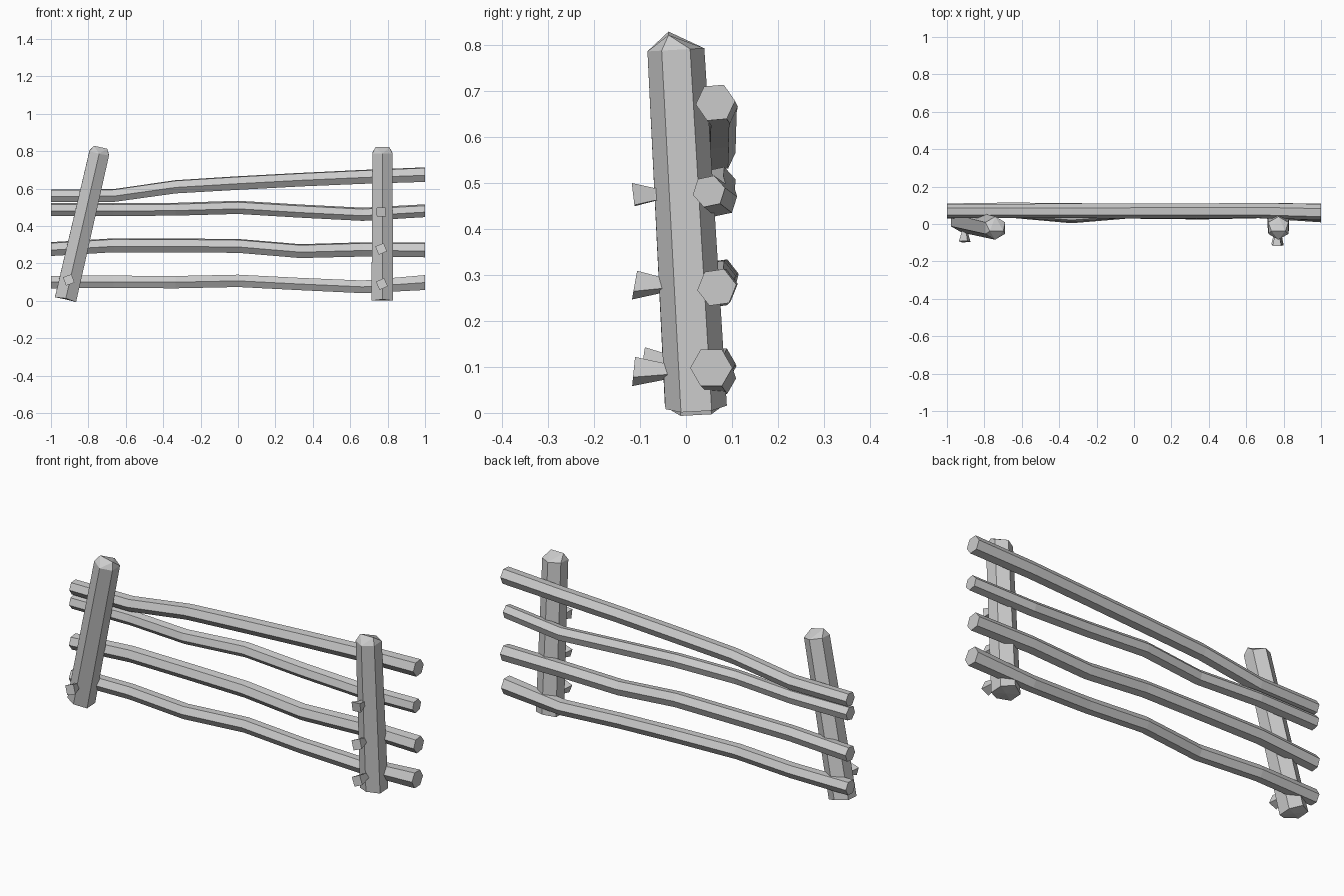
import bpy, bmesh, math
from mathutils import Vector

if "Cube" in bpy.data.objects:
    bpy.data.objects.remove(bpy.data.objects["Cube"])


def make_object(name, bm):
    bmesh.ops.recalc_face_normals(bm, faces=bm.faces)
    mesh = bpy.data.meshes.new(name)
    bm.to_mesh(mesh)
    bm.free()
    obj = bpy.data.objects.new(name, mesh)
    bpy.context.collection.objects.link(obj)
    return obj


def bridge(bm, rings):
    for a, b in zip(rings, rings[1:]):
        n = len(a)
        for i in range(n):
            bm.faces.new((a[i], a[(i + 1) % n], b[(i + 1) % n], b[i]))


# Rail: hexagonal pole following gently crooked stations along x
def rail(name, heights, depths, radii, twist=0):
    bm = bmesh.new()
    rings = []
    for k, (z, y, r) in enumerate(zip(heights, depths, radii)):
        ring = []
        for i in range(6):
            a = math.radians(60 * i + twist)
            ring.append(bm.verts.new((-1 + k / 3, y + r * math.cos(a), z + r * math.sin(a))))
        rings.append(ring)
    bridge(bm, rings)
    bm.faces.new(rings[0])
    bm.faces.new(rings[-1])
    make_object(name, bm)


# Post: leaning hexagonal shaft with a ridged top and a slightly worn foot
def post(name, foot, top):
    foot, top = Vector(foot), Vector(top)
    axis = top - foot
    length = axis.length
    rot = Vector((0, 0, 1)).rotation_difference(axis).to_matrix()
    bm = bmesh.new()

    def add(x, y, z):
        return bm.verts.new(foot + rot @ Vector((x, y, z)))

    rings = []
    for r, z in ((0.067, 0), (0.062, length)):
        ring = []
        for i in range(6):
            a = math.radians(60 * i - 90)
            worn = -0.009 if z == 0 and i % 3 else 0
            ring.append(add(r * math.cos(a), r * math.sin(a), z + worn))
        rings.append(ring)
    bridge(bm, rings)
    low, up = rings
    centre = add(0, 0, -0.009)
    for i in range(6):
        bm.faces.new((low[i], low[(i + 1) % 6], centre))
    right = add(0.037, -0.014, length + 0.033)
    left = add(-0.037, -0.014, length + 0.033)
    for f in ((up[0], up[1], right), (up[1], up[2], right), (up[2], up[3], right),
              (up[3], up[4], left), (up[4], up[5], left), (up[5], up[0], left),
              (up[0], right, left), (up[3], left, right)):
        bm.faces.new(f)
    make_object(name, bm)


# Peg: square peg flaring out to its head, driven in from the front
def peg(name, x, z, head_y, base_y, turn, tilt):
    bm = bmesh.new()
    rings = []
    for y, r in ((head_y, 0.034), (base_y, 0.019), (base_y + 0.03, 0.018)):
        ring = []
        for i in range(4):
            a = math.radians(45 + 90 * i + turn)
            dz = r * math.sin(a)
            lean = tilt * dz if y == head_y else 0
            ring.append(bm.verts.new((x + r * math.cos(a), y + lean, z + dz)))
        rings.append(ring)
    bridge(bm, rings)
    bm.faces.new(rings[0])
    bm.faces.new(rings[-1])
    make_object(name, bm)


rail("bottom_rail", (.10, .102, .10, .107, .09, .075, .098),
     (.068, .072, .042, .07, .062, .07, .055), (.039, .038, .038, .038, .038, .039, .046), 0)
rail("lower_rail", (.277, .297, .296, .294, .266, .275, .273),
     (.07, .075, .072, .068, .065, .072, .067), (.040, .040, .040, .040, .040, .041, .043), 8)
rail("upper_rail", (.488, .488, .490, .50, .48, .463, .482),
     (.068, .072, .045, .072, .07, .075, .05), (.037, .036, .036, .037, .037, .037, .036), 12)
rail("top_rail", (.562, .563, .61, .63, .648, .663, .675),
     (.07, .07, .07, .07, .07, .072, .064), (.037, .038, .039, .040, .040, .041, .043), 5)

post("left_post", (-0.92, 0.021, 0.017), (-0.742, -0.022, 0.79))
post("right_post", (0.772, 0.022, 0.012), (0.772, -0.022, 0.79))

for i, (x, z, head, base, turn, tilt) in enumerate((
        (0.765, 0.475, -0.115, -0.068, 3, -0.12),
        (0.765, 0.278, -0.112, -0.055, 22, 0.18),
        (0.769, 0.090, -0.114, -0.046, 24, 0.10),
        (-0.905, 0.112, -0.094, -0.045, 20, 0.15))):
    peg(f"peg_{i + 1}", x, z, head, base, turn, tilt)
